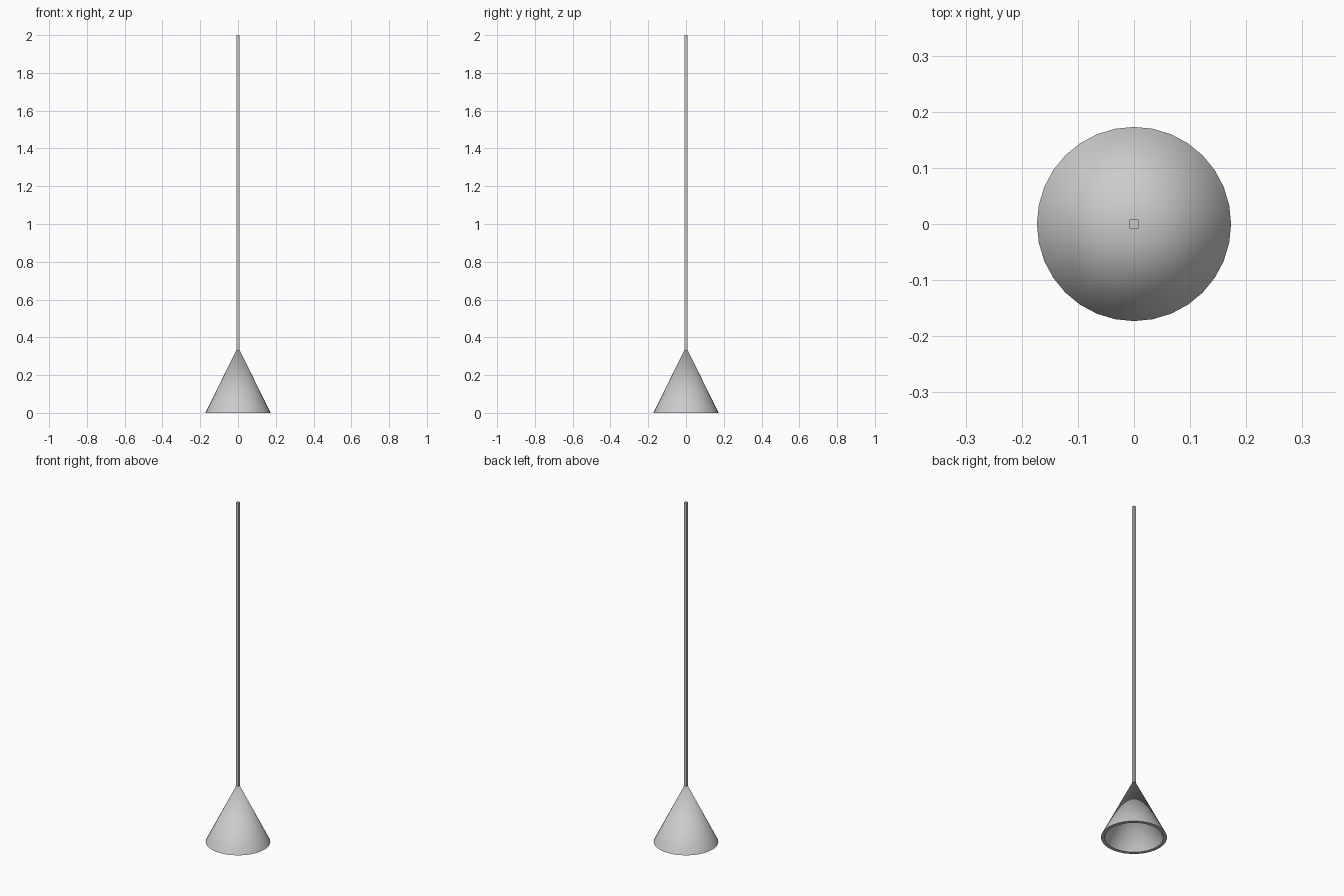
import bpy, bmesh, math

if "Cube" in bpy.data.objects:
    bpy.data.objects.remove(bpy.data.objects["Cube"])

SIDES = 32


def make_object(name, bm):
    bmesh.ops.recalc_face_normals(bm, faces=bm.faces)
    mesh = bpy.data.meshes.new(name)
    bm.to_mesh(mesh)
    bm.free()
    obj = bpy.data.objects.new(name, mesh)
    bpy.context.collection.objects.link(obj)
    return obj


def ring(bm, radius, z):
    step = math.tau / SIDES
    return [bm.verts.new((radius * math.cos(i * step), radius * math.sin(i * step), z))
            for i in range(SIDES)]


# Conical shade: outer skin, flat rim and hollow inside
bm = bmesh.new()
outer, inner = ring(bm, 0.173, 0), ring(bm, 0.154, 0)
outer_tip = bm.verts.new((0, 0, 0.349))
inner_tip = bm.verts.new((0, 0, 0.310))
for i in range(SIDES):
    j = (i + 1) % SIDES
    bm.faces.new((outer[i], outer[j], outer_tip))
    bm.faces.new((inner[j], inner[i], inner_tip))
    bm.faces.new((outer[j], outer[i], inner[i], inner[j]))
shade = make_object("lamp_shade", bm)
bpy.context.view_layer.objects.active = shade
shade.select_set(True)
bpy.ops.object.shade_smooth_by_angle(angle=math.radians(40))
shade.select_set(False)

# Square hanging cord
bm = bmesh.new()
bmesh.ops.create_cube(bm, size=1)
bottom, top, width = 0.33, 2.0, 0.016
for v in bm.verts:
    v.co = (v.co.x * width, v.co.y * width, top if v.co.z > 0 else bottom)
make_object("hanging_cord", bm)
